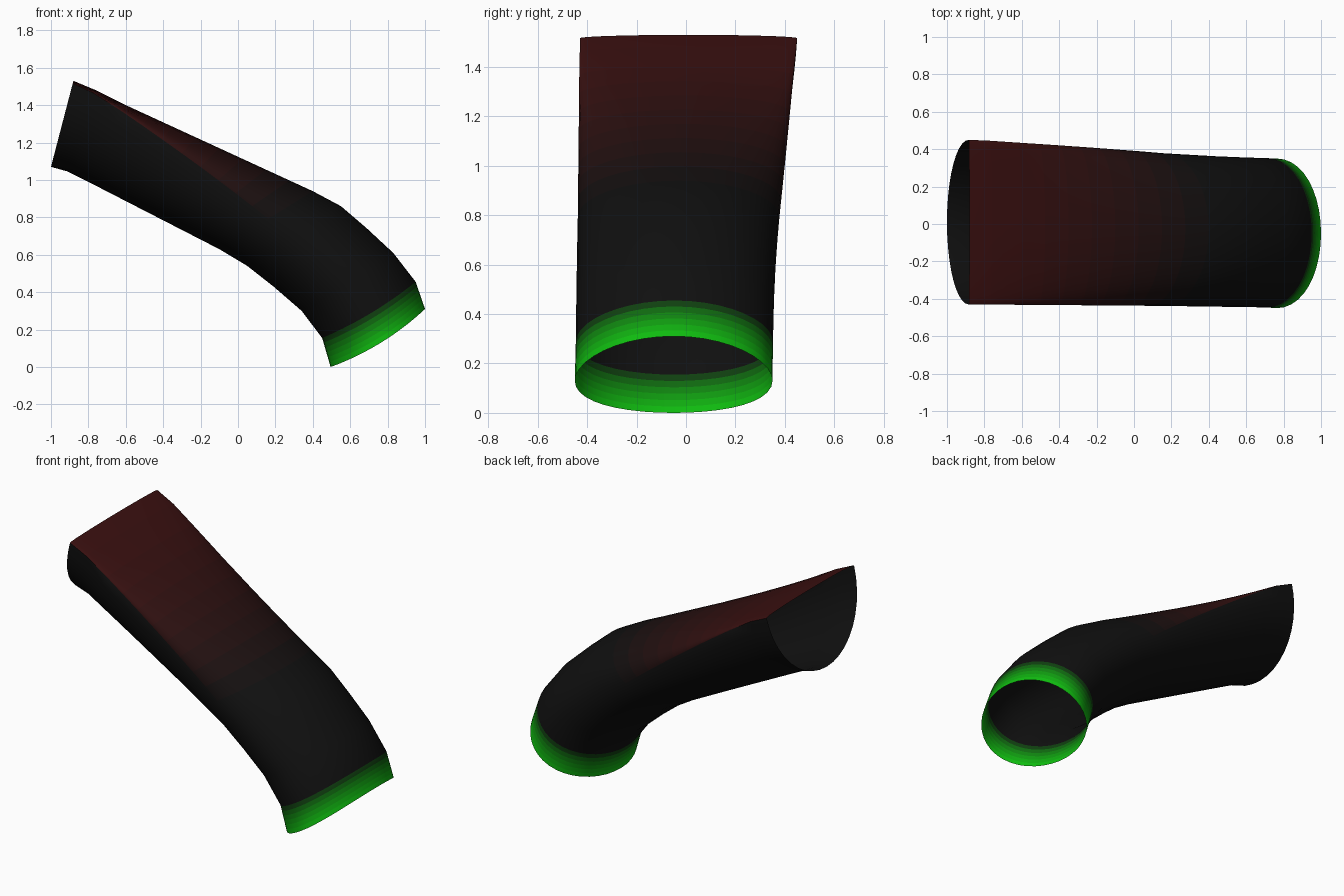
import bpy, bmesh, math

if "Cube" in bpy.data.objects:
    bpy.data.objects.remove(bpy.data.objects["Cube"])

SEG = 40

# Sections from upper mouth to lower mouth:
# top (x, z), bottom (x, z), y range, flat-top amount, rim bow, red, green
SECTIONS = [
    (-0.88, 1.53, -1.00, 1.07, -0.430, 0.450, 1.00, 0.00, 1.0, 0.0),
    (-0.76, 1.48, -0.91, 1.045, -0.430, 0.445, 0.97, 0.00, 1.0, 0.0),
    (-0.60, 1.40, -0.82, 1.00, -0.432, 0.435, 0.88, 0.00, 0.9, 0.0),
    (0.40, 0.94, -0.10, 0.63, -0.438, 0.378, 0.05, 0.00, 0.0, 0.0),
    (0.55, 0.86, 0.05, 0.54, -0.440, 0.370, 0.00, 0.00, 0.0, 0.0),
    (0.69, 0.74, 0.19, 0.43, -0.442, 0.362, 0.00, 0.00, 0.0, 0.0),
    (0.83, 0.61, 0.34, 0.30, -0.444, 0.356, 0.00, 0.00, 0.0, 0.0),
    (0.95, 0.455, 0.45, 0.155, -0.446, 0.352, 0.00, 0.02, 0.0, 0.0),
    (1.00, 0.31, 0.495, 0.00, -0.450, 0.350, 0.00, 0.03, 0.0, 1.0),
]
SPLITS = [1, 1, 8, 1, 1, 1, 1, 6]  # finer bands where the colour fades


def lerp(a, b, f):
    return tuple(p + (q - p) * f for p, q in zip(a, b))


def ring(s):
    """Points of one section: ellipse blended into a flat-topped D."""
    tx, tz, bx, bz, y0, y1, flat, bow = s[:8]
    length = math.hypot(tx - bx, tz - bz)
    nx, nz = (tz - bz) / length, -(tx - bx) / length
    pts = []
    for i in range(SEG):
        a = 2 * math.pi * i / SEG
        v = math.sin(a)
        d = 0.94 + (0.06 if v > 0 else 1.94) * v
        h = v + (d - v) * flat
        f, push = (h + 1) / 2, bow * (1 - h * h)
        pts.append((bx + (tx - bx) * f + nx * push,
                    (y0 + y1) / 2 + math.cos(a) * (y1 - y0) / 2,
                    bz + (tz - bz) * f + nz * push))
    return pts


rows = []
for a, b, n in zip(SECTIONS, SECTIONS[1:], SPLITS):
    rows += [lerp(a, b, k / n) for k in range(n)]
rows.append(SECTIONS[-1])

# Spout: one open-ended skin
mesh = bpy.data.meshes.new("spout")
spout = bpy.data.objects.new("spout", mesh)
bpy.context.collection.objects.link(spout)


def material(name, colour):
    m = bpy.data.materials.new(name)
    m.diffuse_color = (*colour, 1)
    m.use_nodes = True
    m.node_tree.nodes["Principled BSDF"].inputs["Base Color"].default_value = m.diffuse_color
    mesh.materials.append(m)
    return len(mesh.materials) - 1


BASE = 0.005
black = material("black", (BASE, BASE, BASE))
bm = bmesh.new()
loops = [[bm.verts.new(p) for p in ring(r)] for r in rows]
for k, (r0, r1) in enumerate(zip(rows, rows[1:])):
    red, green = (r0[8] + r1[8]) / 2, (r0[9] + r1[9]) / 2
    top = side = black
    if red > 0:
        top = material(f"red_{k}", (BASE + 0.038 * red, BASE, BASE))
    elif green > 0:
        top = side = material(f"green_{k}", (BASE, BASE + 0.55 * green, BASE))
    for i in range(SEG):
        j = (i + 1) % SEG
        f = bm.faces.new((loops[k][i], loops[k][j], loops[k + 1][j], loops[k + 1][i]))
        f.material_index = top if i < SEG // 2 else side
bm.normal_update()
# Face outward: the upper skin must point up
if loops[5][SEG // 4].link_faces[0].normal.z < 0:
    bmesh.ops.reverse_faces(bm, faces=bm.faces[:])
bm.to_mesh(mesh)
bm.free()

bpy.context.view_layer.objects.active = spout
spout.select_set(True)
bpy.ops.object.shade_smooth_by_angle(angle=math.radians(40))
